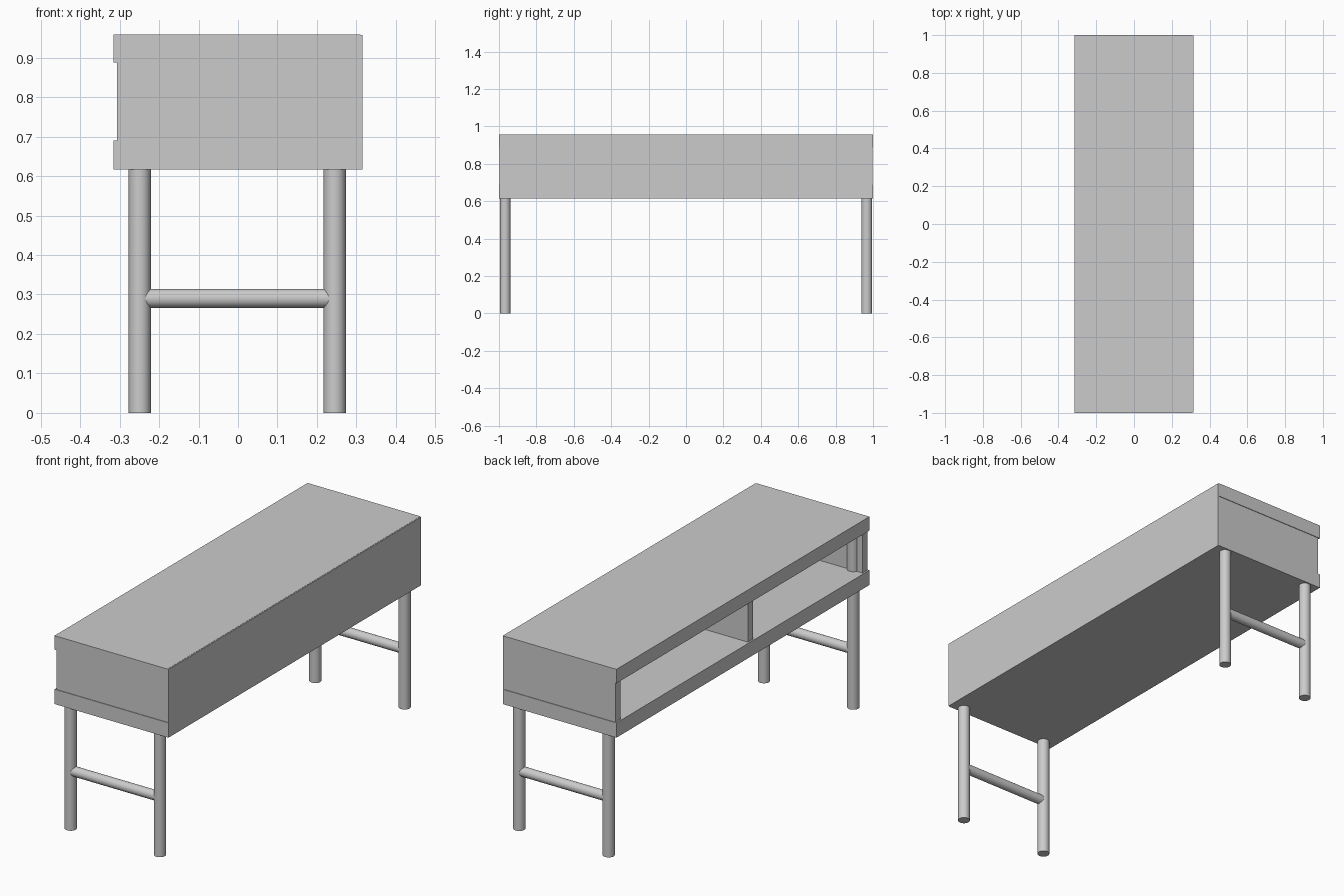
import bpy
from math import radians

if "Cube" in bpy.data.objects:
    bpy.data.objects.remove(bpy.data.objects["Cube"])


def box(name, x, y, z):
    """Box from (min, max) pairs on each axis."""
    bpy.ops.mesh.primitive_cube_add(size=1, location=[(a + b) / 2 for a, b in (x, y, z)])
    ob = bpy.context.object
    ob.name = name
    ob.scale = [b - a for a, b in (x, y, z)]
    bpy.ops.object.transform_apply(location=False, rotation=False, scale=True)
    return ob


def rod(name, radius, length, location, rotation=(0, 0, 0)):
    bpy.ops.mesh.primitive_cylinder_add(vertices=32, radius=radius, depth=length,
                                        location=location, rotation=rotation)
    bpy.context.object.name = name
    bpy.ops.object.shade_smooth_by_angle(angle=radians(40))


# Thick top and bottom boards
box("top_board", (-0.315, 0.31), (-1, 1), (0.888, 0.958))
box("bottom_board", (-0.315, 0.31), (-1, 1), (0.616, 0.69))

# Thin closing panel on the +x side, open shelf on the -x side
box("long_panel", (0.309, 0.315), (-0.998, 0.998), (0.616, 0.957))

# Centre divider
box("divider", (-0.307, 0.31), (-0.09, -0.052), (0.69, 0.888))

for side, label in ((-1, "front"), (1, "back")):
    # Slightly recessed end panel
    y = sorted((side * 0.997, side * 0.957))
    box(label + "_end_panel", (-0.307, 0.311), y, (0.69, 0.888))
    # Round legs, running up inside the case
    for x, end in ((-0.249, "left"), (0.245, "right")):
        rod(f"{label}_{end}_leg", 0.028, 0.9, (x, side * 0.967, 0.45))
    # Cross rail between the legs
    rod(label + "_rail", 0.024, 0.494, (-0.002, side * 0.967, 0.29), (0, radians(90), 0))
